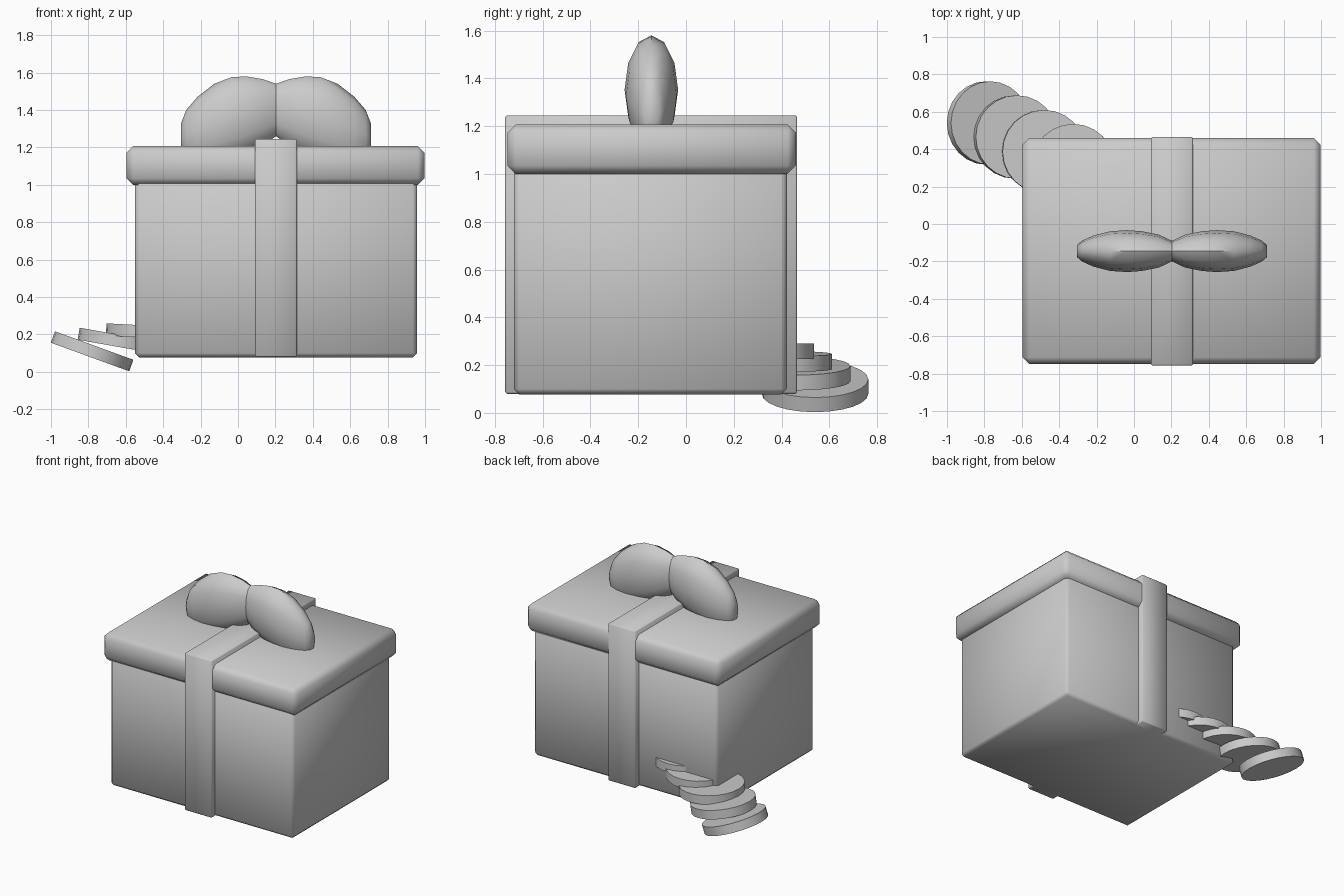
import bpy, bmesh, math
from mathutils import Matrix, Vector

cube = bpy.data.objects.get("Cube")
if cube:
    bpy.data.objects.remove(cube, do_unlink=True)

GREY = (0.6, 0.6, 0.6, 1)
mat = bpy.data.materials.new("plain grey")
mat.use_nodes = True
mat.diffuse_color = GREY
mat.node_tree.nodes["Principled BSDF"].inputs["Base Color"].default_value = GREY


def finish(name, bm, angle):
    """Turn a bmesh into a smooth-shaded object."""
    bmesh.ops.recalc_face_normals(bm, faces=bm.faces[:])
    mesh = bpy.data.meshes.new(name)
    bm.to_mesh(mesh)
    bm.free()
    mesh.materials.append(mat)
    obj = bpy.data.objects.new(name, mesh)
    bpy.context.collection.objects.link(obj)
    bpy.ops.object.select_all(action='DESELECT')
    obj.select_set(True)
    bpy.context.view_layer.objects.active = obj
    bpy.ops.object.shade_smooth_by_angle(angle=math.radians(angle))
    return obj


def block(name, low, high, bevel):
    """Chamfered box between two corners."""
    low, high = Vector(low), Vector(high)
    bm = bmesh.new()
    bmesh.ops.create_cube(bm, size=1, matrix=Matrix.Translation((low + high) / 2)
                          @ Matrix.Diagonal((*(high - low), 1)))
    bmesh.ops.bevel(bm, geom=bm.edges[:], offset=bevel, segments=1, affect='EDGES')
    return finish(name, bm, 50)


def coin(name, centre, tilt):
    """Thick disc tipped about the y axis."""
    bm = bmesh.new()
    bmesh.ops.create_cone(bm, cap_ends=True, segments=24, radius1=0.223, radius2=0.223,
                          depth=0.065, matrix=Matrix.Translation(centre)
                          @ Matrix.Rotation(math.radians(tilt), 4, 'Y'))
    return finish(name, bm, 40)


def bow_loop(name, side):
    """Puffy loop lofted outward from the knot: (distance, top, bottom, half depth)."""
    sections = [(0, 1.54, 1.26, 0.055), (0.07, 1.565, 1.21, 0.088), (0.16, 1.58, 1.16, 0.106),
                (0.24, 1.575, 1.13, 0.112), (0.33, 1.54, 1.11, 0.106), (0.42, 1.47, 1.11, 0.083),
                (0.48, 1.40, 1.14, 0.056), (0.507, 1.33, 1.2, 0.033)]
    sides = 12
    bm = bmesh.new()
    rings = []
    for dist, top, bottom, depth in sections:
        ring = []
        for i in range(sides):
            a = math.tau * i / sides
            ring.append(bm.verts.new((0.203 + side * dist, -0.145 + depth * math.cos(a),
                                      (top + bottom) / 2 + (top - bottom) / 2 * math.sin(a))))
        rings.append(ring)
    for r, s in zip(rings, rings[1:]):
        for i in range(sides):
            j = (i + 1) % sides
            bm.faces.new((r[i], r[j], s[j], s[i]))
    bm.faces.new(rings[0])
    bm.faces.new(rings[-1])
    return finish(name, bm, 50)


# Box, lid and ribbon band
block("box_body", (-0.55, -0.72, 0.078), (0.957, 0.422, 1.05), 0.022)
block("lid", (-0.595, -0.748, 1.0), (0.997, 0.46, 1.207), 0.035)
block("ribbon", (0.09, -0.757, 0.08), (0.315, 0.465, 1.245), 0.007)

# Bow
bow_loop("bow_loop_left", 1)
bow_loop("bow_loop_right", -1)

# Row of discs spilling out behind the box
for n, (centre, tilt) in enumerate([((-0.78, 0.54, 0.11), 20), ((-0.632, 0.465, 0.165), 10),
                                    ((-0.482, 0.387, 0.215), 3), ((-0.325, 0.312, 0.258), 0),
                                    ((-0.17, 0.235, 0.3), 0)]):
    coin("disc_%d" % (n + 1), centre, tilt)
